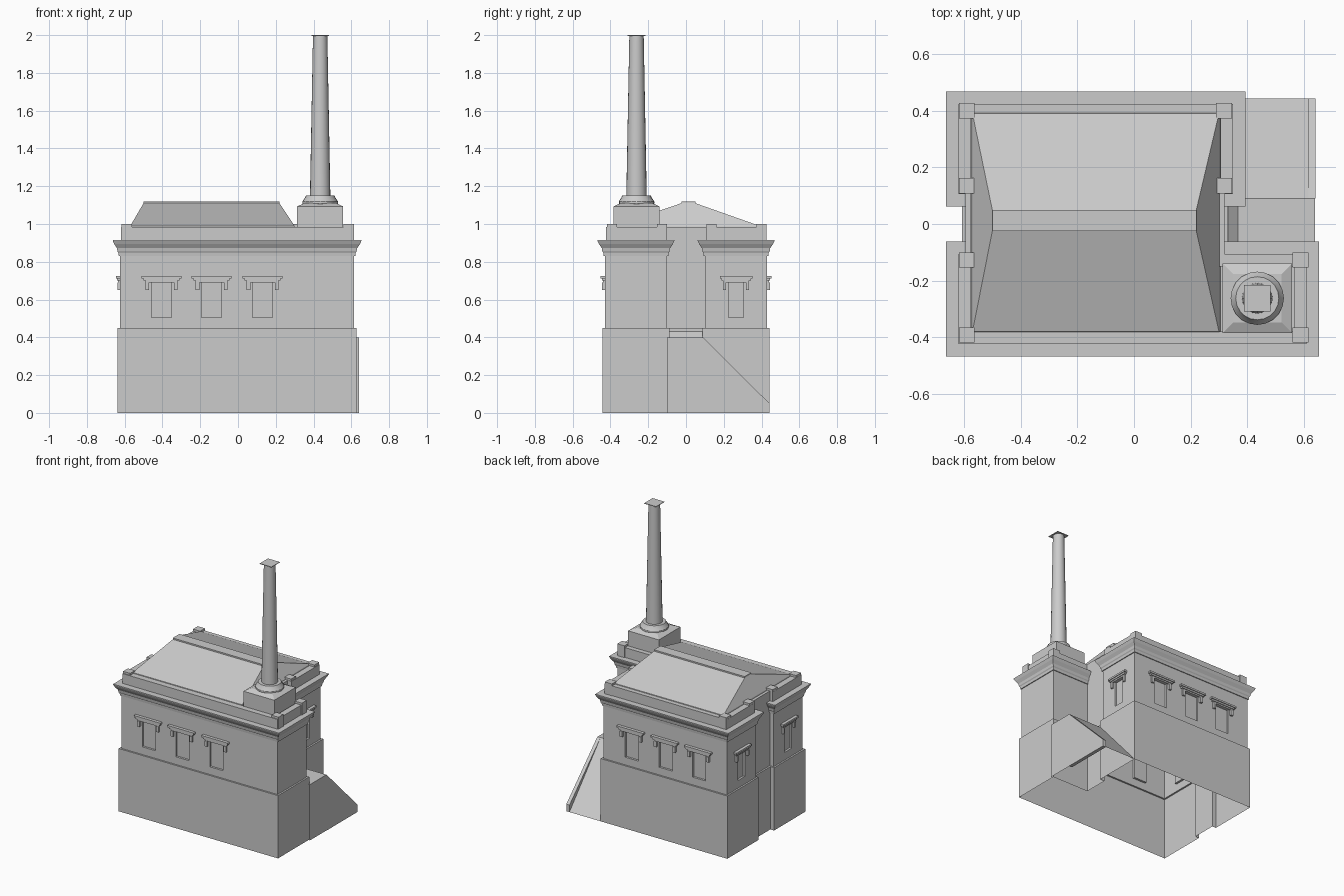
import bpy, bmesh, math
from mathutils import Vector

cube = bpy.data.objects.get("Cube")
if cube:
    bpy.data.objects.remove(cube)

stone = bpy.data.materials.new("pale_grey_stone")
stone.use_nodes = True
stone.diffuse_color = (0.6, 0.6, 0.6, 1)
stone.node_tree.nodes["Principled BSDF"].inputs["Base Color"].default_value = (0.6, 0.6, 0.6, 1)


def finish(name, bm, fix=True):
    bmesh.ops.remove_doubles(bm, verts=bm.verts, dist=0.0001)
    if fix:
        bmesh.ops.recalc_face_normals(bm, faces=bm.faces)
    mesh = bpy.data.meshes.new(name)
    bm.to_mesh(mesh)
    bm.free()
    mesh.materials.append(stone)
    ob = bpy.data.objects.new(name, mesh)
    bpy.context.collection.objects.link(ob)
    return ob


def add_face(bm, points):
    return bm.faces.new([bm.verts.new(p) for p in points])


def offset(path, dist, closed):
    """Move a right-angled path sideways, outward when positive."""
    n = len(path)
    normals = []
    for i in range(n if closed else n - 1):
        d = (Vector(path[(i + 1) % n]) - Vector(path[i])).normalized()
        normals.append(Vector((d.y, -d.x)))
    out = []
    for i, p in enumerate(path):
        if closed or 0 < i < n - 1:
            shift = normals[i - 1] + normals[i]
        else:
            shift = normals[0] if i == 0 else normals[-1]
        out.append(Vector(p) + shift * dist)
    return out


def sweep(name, path, profile, closed=False):
    """Carry an (offset, height) profile along a path."""
    bm = bmesh.new()
    rows = [[bm.verts.new((*p, z)) for p in offset(path, o, closed)] for o, z in profile]
    n = len(path)
    for a, b in zip(rows, rows[1:]):
        for i in range(n if closed else n - 1):
            j = (i + 1) % n
            bm.faces.new((a[i], a[j], b[j], b[i]))
    return finish(name, bm, False)


def loft(name, sections):
    """Stack rectangles (x0, x1, y0, y1, z) into a solid."""
    bm = bmesh.new()
    rings = [[bm.verts.new(p) for p in ((a, c, z), (b, c, z), (b, d, z), (a, d, z))]
             for a, b, c, d, z in sections]
    for lo, hi in zip(rings, rings[1:]):
        for i in range(4):
            j = (i + 1) % 4
            bm.faces.new((lo[i], lo[j], hi[j], hi[i]))
    bm.faces.new(rings[0][::-1])
    bm.faces.new(rings[-1])
    return finish(name, bm)


def box(name, x0, x1, y0, y1, z0, z1):
    return loft(name, [(x0, x1, y0, y1, z0), (x0, x1, y0, y1, z1)])


# Plan: a long front wing and a shorter back wing joined by a recessed core
L, R, RB, Y, G = -0.625, 0.615, 0.355, 0.43, 0.1
CL, CR = -0.595, 0.32
front = [(CL, -G), (L, -G), (L, -Y), (R, -Y), (R, -G), (CR, -G)]
back = [(CR, G), (RB, G), (RB, Y), (L, Y), (L, G), (CL, G)]
outline = front + back
BASE, WIN0, WIN1, EAVE, TOP = 0.45, 0.505, 0.69, 0.915, 0.985

# Plinth with a small ledge
sweep("plinth", outline, [(0.012, 0), (0.012, BASE), (0, BASE)], True)


# Upper walls with recessed windows and hoods
def hood(mid, d, out, scale):
    bm = bmesh.new()
    parts = [(0, 0.105, 0.712, 0.725, 0.022), (0, 0.095, 0.70, 0.712, 0.016),
             (0, 0.085, 0.69, 0.70, 0.01)]
    parts += [(s * 0.075, 0.01, 0.65, 0.69, 0.014) for s in (-1, 1)]
    for c, half, z0, z1, depth in parts:
        made = bmesh.ops.create_cube(bm, size=1)
        for v in made["verts"]:
            p = mid + d * (c + 2 * half * v.co.x) * scale + out * depth * (v.co.y + 0.5)
            v.co = (p.x, p.y, z0 + (v.co.z + 0.5) * (z1 - z0))
    finish("window_hood", bm)


def wall(p, q, centres, width, scale):
    p, q = Vector(p), Vector(q)
    length = (q - p).length
    d = (q - p) / length
    out = Vector((d.y, -d.x))
    bm = bmesh.new()
    stops = [0]
    for c in sorted((Vector(c) - p).dot(d) for c in centres):
        stops += [c - width / 2, c + width / 2]
        hood(p + d * c, d, out, scale)
    stops.append(length)
    heights = [BASE, WIN0, WIN1, EAVE]
    windows = []
    for i, (a, b) in enumerate(zip(stops, stops[1:])):
        for k, (lo, hi) in enumerate(zip(heights, heights[1:])):
            f = add_face(bm, [(*(p + d * t), z) for t, z in ((a, lo), (b, lo), (b, hi), (a, hi))])
            if i % 2 and k == 1:
                windows.append(f)
    for f in windows:
        made = bmesh.ops.extrude_face_region(bm, geom=[f])["geom"]
        verts = [g for g in made if isinstance(g, bmesh.types.BMVert)]
        bmesh.ops.translate(bm, verts=verts, vec=(*(-out * 0.015), 0))
        bm.faces.remove(f)
    finish("wall", bm, False)


for i, p in enumerate(outline):
    q = outline[(i + 1) % len(outline)]
    centres, width, scale = [], 0.105, 1
    if p[1] == q[1] and abs(p[1]) == Y:
        centres = [(x, p[1]) for x in (-0.405, -0.14, 0.13)]
    elif p[0] == q[0] and p[0] in (L, RB):
        centres, width, scale = [(p[0], (p[1] + q[1]) / 2)], 0.08, 0.82
    wall(p, q, centres, width, scale)

# Cornice and parapet round each wing
for wing, path in (("front", front), ("back", back)):
    sweep(wing + "_cornice", path, [(0, 0.83), (0.006, 0.83), (0.008, 0.848), (0.013, 0.855),
          (0.016, 0.872), (0.03, 0.893), (0.038, 0.91), (0.038, EAVE), (-0.006, EAVE)])
    sweep(wing + "_parapet", path, [(-0.006, EAVE), (-0.006, TOP), (-0.05, TOP), (-0.05, 0.95)])
box("left_core_parapet", CL, -0.575, -0.15, 0.15, 0.9, TOP)
box("right_core_parapet", 0.3, CR, -0.15, 0.15, 0.9, TOP)

# Parapet posts
for x, y in [(-0.59, s) for s in (-0.392, -0.127, 0.135, 0.4)] + \
        [(0.317, 0.135), (0.317, 0.4), (0.587, -0.127), (0.587, -0.392)]:
    box("parapet_post", x - 0.028, x + 0.028, y - 0.027, y + 0.027, EAVE, 1.0)

# Roof deck and hipped roof with a flat ridge
bm = bmesh.new()
add_face(bm, [(*p, 0.96) for p in offset(outline, -0.02, True)])
finish("roof_deck", bm, False)
loft("hipped_roof", [(-0.575, 0.305, -0.385, 0.395, 0.965), (-0.57, 0.3, -0.38, 0.39, 0.99),
                     (-0.5, 0.22, -0.025, 0.05, 1.11), (-0.5, 0.22, -0.025, 0.05, 1.12)])

# Side landing, ramp and curb
bm = bmesh.new()
IN, OUT, FOOT, LAND = 0.367, 0.638, 0.442, 0.4
for x0, x1, ends in ((CR, IN, ((-G, 0.44), (G, 0.44), (G, LAND), (-G, LAND))),):
    add_face(bm, [(x, y, z) for x, (y, z) in zip((x0, x0, x1, x1), ends)][::-1])
add_face(bm, [(IN, -G, LAND), (OUT, -G, LAND), (OUT, 0.09, LAND), (IN, 0.09, LAND)])
add_face(bm, [(IN, 0.09, LAND), (OUT, 0.09, LAND), (OUT, FOOT, 0), (IN, FOOT, 0)])
add_face(bm, [(OUT, -G, 0), (OUT, 0.09, 0), (OUT, 0.09, LAND), (OUT, -G, LAND)])
finish("landing_and_ramp", bm, False)
bm = bmesh.new()
side = [(0.09, 0), (FOOT, 0), (FOOT, 0.05), (0.09, LAND)]
f = add_face(bm, [(0.615, y, z) for y, z in side])
made = bmesh.ops.extrude_face_region(bm, geom=[f])["geom"]
bmesh.ops.translate(bm, verts=[g for g in made if isinstance(g, bmesh.types.BMVert)],
                    vec=(0.025, 0, 0))
finish("ramp_curb", bm)

# Chimney: square pedestal, turned collar and tapered shaft, square cap
CX, CY = 0.435, -0.262
loft("chimney_pedestal", [(CX - h, CX + h, CY - h, CY + h, z)
                          for h, z in ((0.122, 0.94), (0.122, 1.093), (0.085, 1.11))])
bm = bmesh.new()
profile = [(0.085, 1.095), (0.094, 1.108), (0.094, 1.12), (0.08, 1.14), (0.076, 1.15),
           (0.054, 1.15), (0.038, 1.998)]
SIDES = 20
rings = [[bm.verts.new((CX + r * math.cos(math.tau * i / SIDES),
                        CY + r * math.sin(math.tau * i / SIDES), z)) for i in range(SIDES)]
         for r, z in profile]
for lo, hi in zip(rings, rings[1:]):
    for i in range(SIDES):
        j = (i + 1) % SIDES
        bm.faces.new((lo[i], lo[j], hi[j], hi[i]))
shaft = finish("chimney_shaft", bm, False)
bpy.context.view_layer.objects.active = shaft
shaft.select_set(True)
bpy.ops.object.shade_smooth_by_angle(angle=math.radians(30))
box("chimney_cap", CX - 0.047, CX + 0.047, CY - 0.047, CY + 0.047, 1.996, 2.0)
